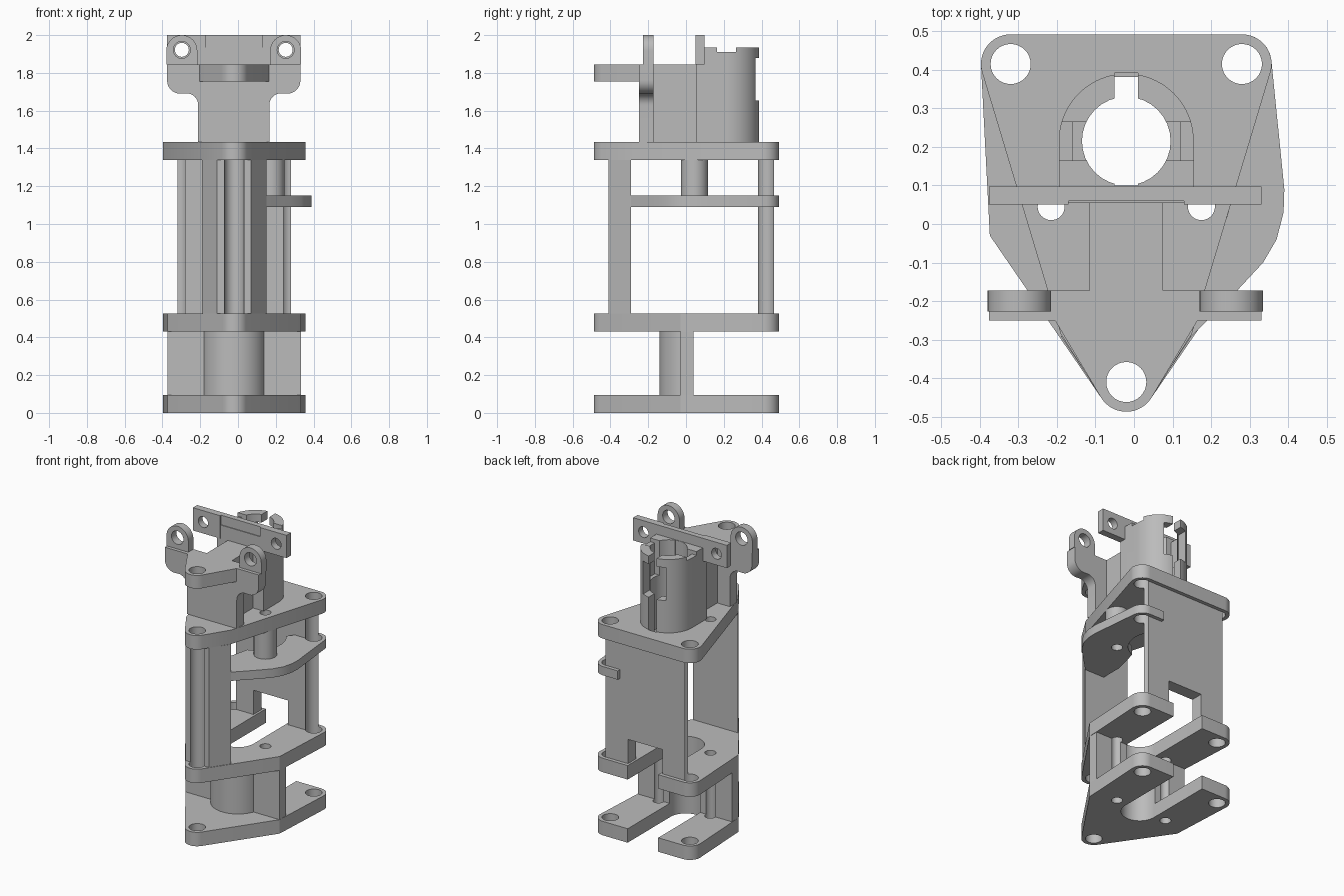
import bpy, bmesh, math
from mathutils import Vector
from mathutils.geometry import convex_hull_2d

if "Cube" in bpy.data.objects:
    bpy.data.objects.remove(bpy.data.objects["Cube"], do_unlink=True)

grey = bpy.data.materials.new("plain grey")
grey.use_nodes = True
grey.diffuse_color = (0.5, 0.5, 0.5, 1)
grey.node_tree.nodes["Principled BSDF"].inputs["Base Color"].default_value = (0.5, 0.5, 0.5, 1)

CX = -0.02                                   # symmetry plane
SCREWS = [(CX - 0.3, 0.415), (CX + 0.3, 0.415), (CX, -0.41)]
PINS = [(CX - 0.195, 0.045), (CX + 0.195, 0.045)]
BORE = (CX, 0.215)


def arc(c, r, a0=0, a1=360, n=32):
    full = a1 - a0 == 360
    angles = [math.radians(a0 + (a1 - a0) * i / n) for i in range(n if full else n + 1)]
    return [(c[0] + r * math.cos(a), c[1] + r * math.sin(a)) for a in angles]


def rect(x0, x1, y0, y1):
    return [(x0, y0), (x1, y0), (x1, y1), (x0, y1)]


def hull(points):
    return [points[i] for i in convex_hull_2d([Vector(p) for p in points])]


def prism(name, outline, a, b, axis="Z"):
    """Extrude an outline from a to b, along z (xy outline) or y (xz outline)."""
    bm = bmesh.new()
    place = (lambda p, t: (p[0], p[1], t)) if axis == "Z" else (lambda p, t: (p[0], t, p[1]))
    face = bm.faces.new([bm.verts.new(place(p, a)) for p in outline])
    ext = bmesh.ops.extrude_face_region(bm, geom=[face])
    step = (0, 0, b - a) if axis == "Z" else (0, b - a, 0)
    bmesh.ops.translate(bm, vec=step, verts=[g for g in ext["geom"] if isinstance(g, bmesh.types.BMVert)])
    bmesh.ops.recalc_face_normals(bm, faces=bm.faces)
    mesh = bpy.data.meshes.new(name)
    bm.to_mesh(mesh)
    bm.free()
    mesh.materials.append(grey)
    ob = bpy.data.objects.new(name, mesh)
    bpy.context.scene.collection.objects.link(ob)
    return ob


def activate(ob):
    bpy.ops.object.select_all(action="DESELECT")
    ob.select_set(True)
    bpy.context.view_layer.objects.active = ob


def combine(ob, others, operation="DIFFERENCE"):
    activate(ob)
    for other in others:
        mod = ob.modifiers.new("cut", "BOOLEAN")
        mod.operation, mod.solver, mod.object = operation, "EXACT", other
        bpy.ops.object.modifier_apply(modifier=mod.name)
        bpy.data.objects.remove(other, do_unlink=True)
    return ob


def drill(ob, centres, r):
    return combine(ob, [prism("cutter", arc(c, r), -1, 3) for c in centres])


def slot(ob):
    """Open U-shaped slot running in from the back edge."""
    outline = arc((CX, 0.03), 0.115, 180, 360) + [(CX + 0.115, 0.7), (CX - 0.115, 0.7)]
    return combine(ob, [prism("cutter", outline, -1, 3)])


# Plate outlines
corners = [p for c in SCREWS for p in arc(c, 0.077, n=48)]
wide = hull(corners + [(CX + s * 0.354, y) for s in (-1, 1) for y in (-0.03, 0.04)])
narrow = hull(corners + [(CX + s * 0.17, -0.285) for s in (-1, 1)])

# Three stacked plates
for name, outline, z0, z1 in (("bottom_plate", wide, 0, 0.095),
                              ("middle_plate", wide, 0.43, 0.525),
                              ("upper_plate", narrow, 1.34, 1.435)):
    plate = prism(name, outline, z0, z1)
    drill(plate, SCREWS, 0.052)
    drill(plate, PINS, 0.035)
    if name == "upper_plate":
        drill(plate, [BORE], 0.115)
        combine(plate, [prism("cutter", rect(CX - 0.03, CX + 0.03, 0.1, 0.392), 1, 2)])
    else:
        slot(plate)

# Lower bay: cross wall with half-round shell
wall = prism("lower_cross_wall", rect(CX - 0.354, CX + 0.354, -0.03, 0.04), 0.095, 0.43)
shell = prism("shell", arc((CX, 0.03), 0.17, 180, 360) + [(CX + 0.17, 0.04), (CX - 0.17, 0.04)], 0.095, 0.43)
combine(wall, [shell], "UNION")
slot(wall)
drill(wall, PINS, 0.035)

# Main bay: front post and back wall with screw channels
post = prism("front_post", [(CX - 0.09, -0.41), (CX + 0.09, -0.41),
                            (CX + 0.17, -0.29), (CX - 0.17, -0.29)], 0.525, 1.34)
drill(post, SCREWS[2:], 0.052)
back = prism("back_wall", rect(CX - 0.3, CX + 0.3, 0.381, 0.467), 0.525, 1.34)
drill(back, SCREWS[:2], 0.052)
combine(back, [prism("cutter", rect(CX - 0.13, CX + 0.13, 0.3, 0.6), 0.4, 0.69)])

# Side shelf and its pin sleeve
outer = [(0.0, -0.29), (0.15, -0.29), (0.27, -0.17), (0.335, -0.1), (0.37, -0.04), (0.388, 0.03), (0.39, 0.09)]
inner = [(0.17, 0.492), (0.17, 0.39)] + arc(BORE, 0.19, 40, -70, 20) + [(0.0, -0.15)]
shelf = prism("side_shelf", outer + arc(SCREWS[1], 0.077, 8, 90, 16) + inner, 1.09, 1.15)
drill(shelf, SCREWS[1:2], 0.052)
drill(shelf, PINS[1:], 0.035)
sleeve = prism("pin_sleeve", arc(PINS[1], 0.072), 1.15, 1.34)
drill(sleeve, PINS[1:], 0.035)

# Top socket: U-shaped tube with slots, back window and rim notches
tube = prism("socket_tube", arc(BORE, 0.175, 0, 180, 40) + [(CX - 0.175, 0.055), (CX + 0.175, 0.055)], 1.435, 1.935)
drill(tube, [BORE], 0.115)
combine(tube, [
    prism("cutter", rect(CX - 0.03, CX + 0.03, 0.1, 0.5), 1, 3),
    prism("cutter", rect(CX - 0.085, CX + 0.085, 0.3, 0.5), 1.655, 1.88),
    prism("cutter", rect(CX - 0.3, CX + 0.3, 0.165, 0.265), 1.91, 3),
    prism("cutter", rect(CX - 0.14, CX + 0.14, 0.165, 0.265), 1.7, 3)])

# Rear cross bar with end holes and a shallow front recess
EX, EZ = -0.0225, 1.922
ear_centres = [(EX + s * 0.275, EZ) for s in (-1, 1)]
bar = prism("cross_bar", rect(EX - 0.353, EX + 0.353, 1.845, 2), 0.05, 0.097, "Y")
combine(bar, [prism("cutter", arc(c, 0.037), 0, 0.2, "Y") for c in ear_centres])
combine(bar, [prism("cutter", rect(CX - 0.15, CX + 0.15, 0.0, 0.06), 1.8, 2.1)])

# Spine joining the socket to the front bracket
prism("spine", rect(CX - 0.095, CX + 0.095, -0.175, 0.055), 1.435, 1.845)

# Front bracket: neck with flared shoulders, mirrored about its centre
half = ([(0.188, 1.435)] + arc((0.25, 1.63), 0.062, 180, 90, 8)
        + arc((0.283, 1.76), 0.07, -90, 0, 8) + [(0.353, 1.845)])
right = [(EX + x, z) for x, z in half]
left = [(EX - x, z) for x, z in reversed(half)]
prism("front_bracket", right + left, -0.25, -0.173, "Y")

# Rounded ears on the bracket
for side, (x, z) in zip(("right", "left"), ear_centres):
    ear = prism(side + "_ear", arc((x, 1.918), 0.082, 0, 180, 24)
                + [(x - 0.082, 1.845), (x + 0.082, 1.845)], -0.227, -0.173, "Y")
    combine(ear, [prism("cutter", arc((x, z), 0.045), -0.5, 0, "Y")])

# Nose tab over the front screw
nose = prism("nose_tab", hull(arc(SCREWS[2], 0.077, n=48) + [(CX - 0.185, -0.25), (CX + 0.185, -0.25)]), 1.755, 1.845)
drill(nose, SCREWS[2:], 0.052)

# Smooth the curved walls, keep the edges crisp
for ob in bpy.context.scene.objects:
    if ob.type == "MESH":
        activate(ob)
        bpy.ops.object.shade_smooth_by_angle(angle=math.radians(30))
